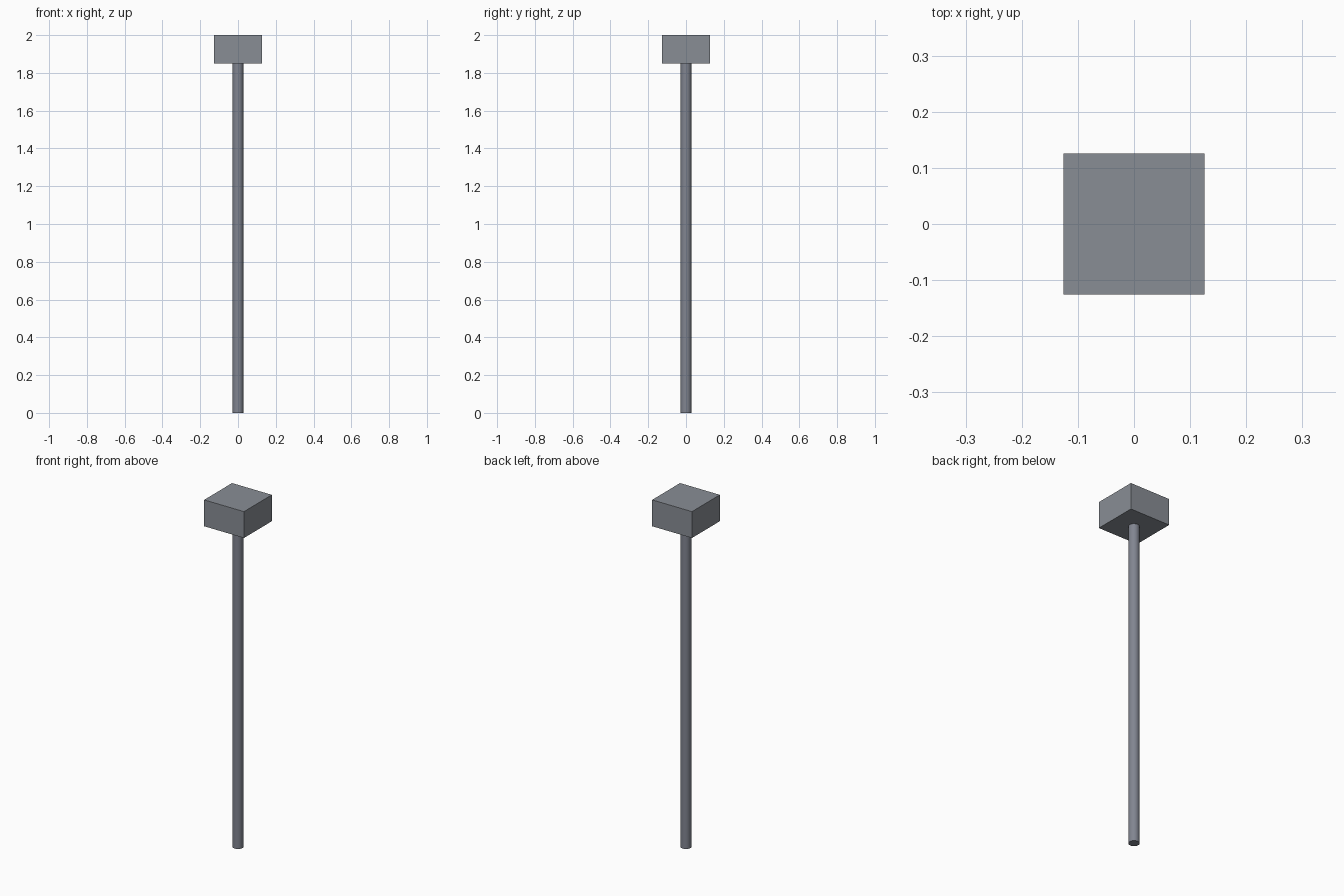
import bpy

if "Cube" in bpy.data.objects:
    bpy.data.objects.remove(bpy.data.objects["Cube"])

TOP, HEAD_H, HEAD_W, POLE_R = 2.0, 0.151, 0.252, 0.0285
head_base = TOP - HEAD_H


def paint(obj, name, rgb):
    mat = bpy.data.materials.new(name)
    mat.diffuse_color = (*rgb, 1)
    mat.use_nodes = True
    mat.node_tree.nodes["Principled BSDF"].inputs["Base Color"].default_value = mat.diffuse_color
    obj.data.materials.append(mat)


# Long round handle
bpy.ops.mesh.primitive_cylinder_add(vertices=32, radius=POLE_R, depth=head_base,
                                    location=(0, 0, head_base / 2))
handle = bpy.context.object
handle.name = "handle"
bpy.ops.object.shade_smooth_by_angle()
paint(handle, "handle_slate", (0.22, 0.235, 0.28))

# Square block head
bpy.ops.mesh.primitive_cube_add(size=1, location=(0, 0, head_base + HEAD_H / 2))
head = bpy.context.object
head.name = "head_block"
head.scale = (HEAD_W, HEAD_W, HEAD_H)
bpy.ops.object.transform_apply(location=False, rotation=False, scale=True)
paint(head, "head_slate", (0.25, 0.27, 0.30))
